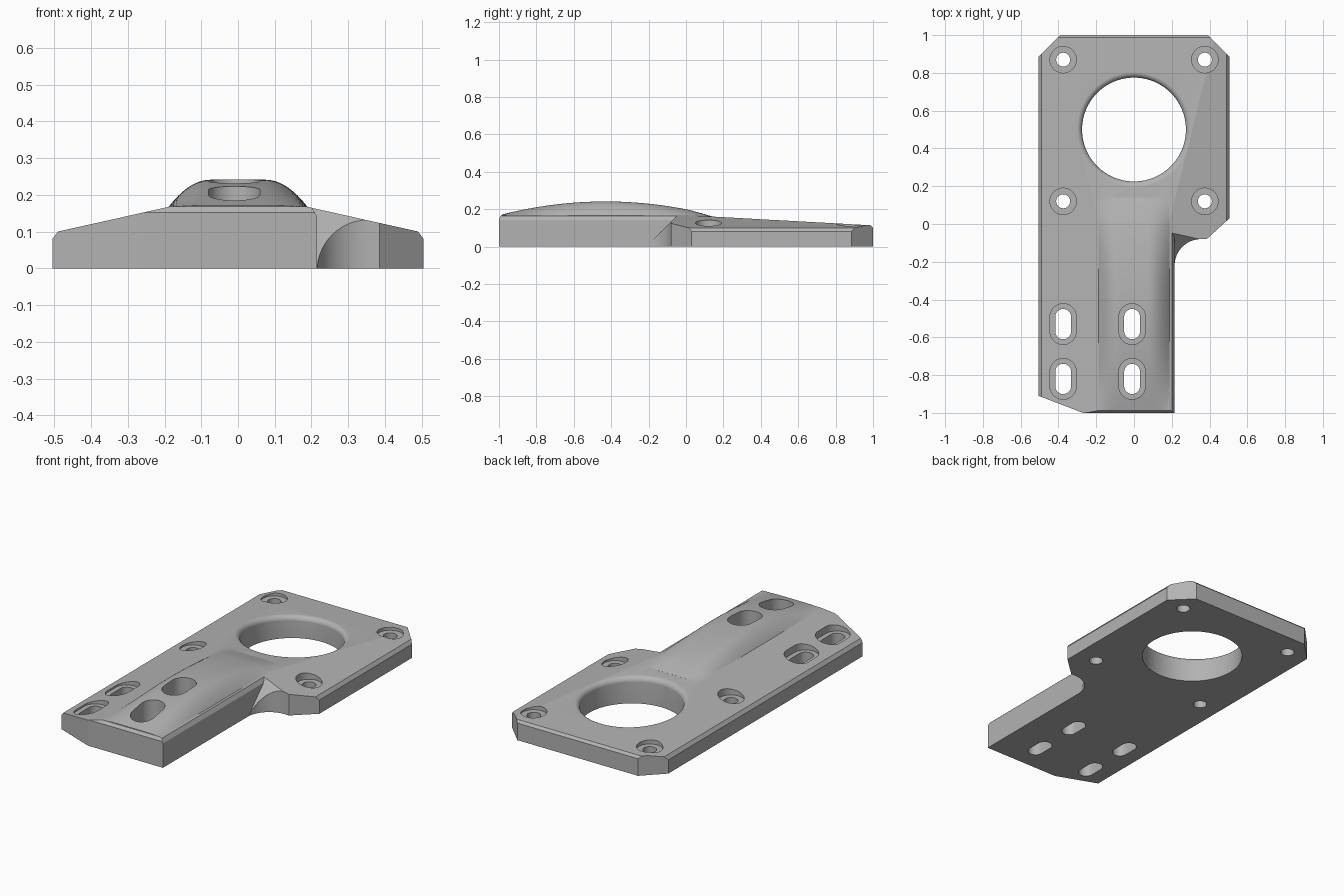
import bpy, bmesh, math

cube = bpy.data.objects.get("Cube")
if cube:
    bpy.data.objects.remove(cube, do_unlink=True)

grey = bpy.data.materials.new("machined_grey")
grey.use_nodes = True
grey.diffuse_color = (0.45, 0.45, 0.45, 1)
grey.node_tree.nodes["Principled BSDF"].inputs["Base Color"].default_value = grey.diffuse_color

TOP = 0.168


def finish(bm, name):
    bmesh.ops.recalc_face_normals(bm, faces=bm.faces)
    mesh = bpy.data.meshes.new(name)
    bm.to_mesh(mesh)
    bm.free()
    mesh.materials.append(grey)
    ob = bpy.data.objects.new(name, mesh)
    bpy.context.collection.objects.link(ob)
    return ob


def prism(name, outline, z0, z1, slopes=()):
    """Extrude an outline, then trim it below each plane z = a*x + b*y + c."""
    bm = bmesh.new()
    face = bm.faces.new([bm.verts.new((x, y, z0)) for x, y in outline])
    ext = bmesh.ops.extrude_face_region(bm, geom=[face])["geom"]
    for v in ext:
        if isinstance(v, bmesh.types.BMVert):
            v.co.z = z1
    bmesh.ops.recalc_face_normals(bm, faces=bm.faces)
    for a, b, c in slopes:
        bmesh.ops.bisect_plane(bm, geom=bm.verts[:] + bm.edges[:] + bm.faces[:], dist=1e-6,
                               plane_co=(0, 0, c), plane_no=(-a, -b, 1), clear_outer=True)
        rim = [e for e in bm.edges if e.is_boundary]
        if rim:
            bmesh.ops.edgenet_fill(bm, edges=rim)
    return finish(bm, name)


def combine(body, other, operation):
    mod = body.modifiers.new("combine", 'BOOLEAN')
    mod.operation, mod.solver, mod.object = operation, 'EXACT', other
    bpy.context.view_layer.objects.active = body
    bpy.ops.object.modifier_apply(modifier=mod.name)
    bpy.data.objects.remove(other, do_unlink=True)


def rounded(cx, cy, r, half=0.0, n=40):
    """Circle, or a slot lengthened along y."""
    pts = []
    for i in range(n):
        t = 2 * math.pi * (i + 0.5) / n
        pts.append((cx + r * math.cos(t), cy + r * math.sin(t) + math.copysign(half, math.sin(t))))
    return pts


def back_plane(y):
    return 0.168 - 0.055 * y


# Shared sloping sides and their edge chamfers
sides = []
for s in (-1, 1):
    sides.append((-s * 0.223, 0, 0.1 + 0.223 * 0.49))
    sides.append((-s * 1.33, 0, 0.08 + 1.33 * 0.505))

# Wide plate, with a concave fillet towards the leg
fillet = [(0.355 - 0.14 * math.sin(t), -0.22 + 0.14 * math.cos(t))
          for t in (math.pi / 2 * i / 14 for i in range(15))]
plate_outline = [(-0.505, 0.885), (-0.39, 1), (0.39, 1), (0.505, 0.885), (0.505, 0.03),
                 (0.385, -0.08)] + fillet + [(0.15, -0.22), (0.15, -0.07), (-0.505, -0.07)]
body = prism("mounting_plate", plate_outline, 0, TOP,
             sides + [(0, -0.055, TOP), (0, -1.0, 1.1), (0, 1.0, 0.212)])

# Narrow leg
leg_outline = [(-0.505, 0), (-0.505, -0.91), (-0.27, -1), (0.215, -1), (0.215, 0)]
leg = prism("leg", leg_outline, 0, TOP,
            sides + [(-1.6, 0, 0.142 + 1.6 * 0.215), (0, 1.2, 1.352)])
combine(body, leg, 'UNION')

# Domed stiffening ridge along the leg
flat, edge, y0, y1 = 0.075, 0.19, -0.985, 0.14
xs = [flat + (edge - flat) * i / 12 for i in range(13)]
xs = [-x for x in reversed(xs)] + xs
NY = 48
bm = bmesh.new()
rows = []
for j in range(NY + 1):
    y = y0 + (y1 - y0) * j / NY
    q = max(0, 1 - ((y + 0.43) / 0.575) ** 2)
    base = min(0.167, back_plane(y)) - 0.001
    row = []
    for x in xs:
        p = 1 - (max(0, abs(x) - flat) / (edge - flat)) ** 2
        row.append(bm.verts.new((x, y, base + 0.075 * p * q)))
    rows.append(row)
for a, b in zip(rows, rows[1:]):
    for i in range(len(xs) - 1):
        bm.faces.new((a[i], a[i + 1], b[i + 1], b[i]))
rim = [e for e in bm.edges if e.is_boundary]
ext = bmesh.ops.extrude_edge_only(bm, edges=rim)["geom"]
for v in ext:
    if isinstance(v, bmesh.types.BMVert):
        v.co.z = 0.06
bmesh.ops.edgenet_fill(bm, edges=[e for e in bm.edges if e.is_boundary])
combine(body, finish(bm, "ridge"), 'UNION')

# Large bore with a rounded rim that follows the sloping top
R, F, N = 0.275, 0.03, 72
rim_z = back_plane(0.5)
profile = [(R, -0.1)]
for i in range(9):
    t = math.pi / 2 * i / 8
    profile.append((R + F * (1 - math.cos(t)), rim_z - F + F * math.sin(t)))
profile.append((R + F, 0.4))
bm = bmesh.new()
rings = []
for r, z in profile:
    rings.append([bm.verts.new((x, y, z - 0.055 * (y - 0.5))) for x, y in rounded(0, 0.5, r, 0, N)])
for a, b in zip(rings, rings[1:]):
    for i in range(N):
        k = (i + 1) % N
        bm.faces.new((a[i], a[k], b[k], b[i]))
bm.faces.new(rings[0])
bm.faces.new(rings[-1])
combine(body, finish(bm, "bore_cutter"), 'DIFFERENCE')

# Counterbored screw holes and slots: x, y, hole radius, half length
fixings = [(s * 0.375, y, 0.037, 0.0) for s in (-1, 1) for y in (0.12, 0.87)]
fixings += [(x, y, 0.042, 0.038) for x in (-0.375, -0.01) for y in (-0.53, -0.82)]
for x, y, r, half in fixings:
    combine(body, prism("hole_cutter", rounded(x, y, r, half), -0.1, 0.4), 'DIFFERENCE')
    combine(body, prism("counterbore_cutter", rounded(x, y, 0.07, half), 0.1, 0.4), 'DIFFERENCE')

bpy.ops.object.select_all(action='DESELECT')
body.select_set(True)
bpy.context.view_layer.objects.active = body
bpy.ops.object.shade_smooth_by_angle(angle=math.radians(11))
